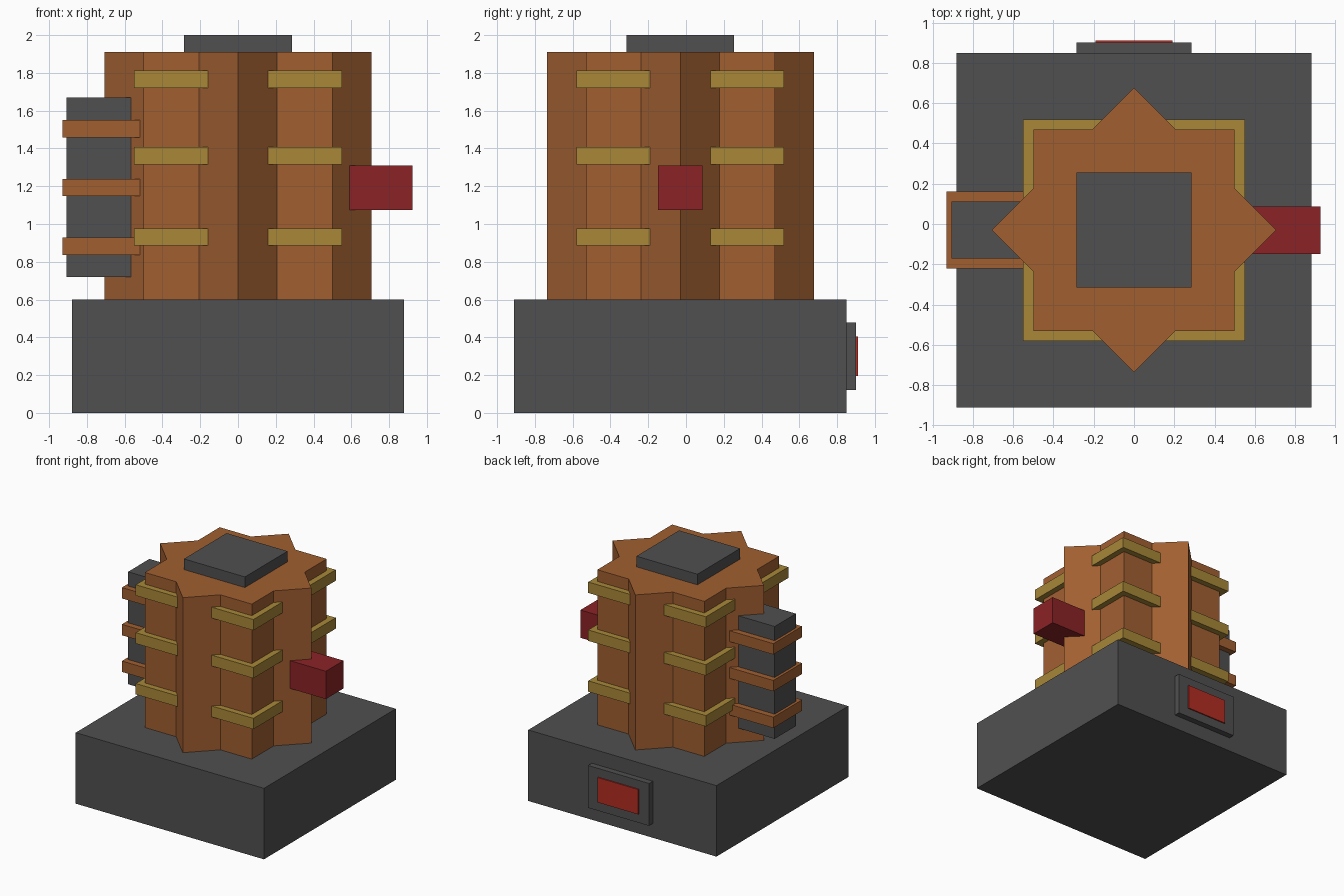
import bpy
import bmesh
from math import pi, cos, sin, sqrt

if "Cube" in bpy.data.objects:
    bpy.data.objects.remove(bpy.data.objects["Cube"], do_unlink=True)


def material(name, r, g, b):
    # 8-bit screen colour to linear
    lin = [((c / 255 + 0.055) / 1.055) ** 2.4 for c in (r, g, b)] + [1.0]
    mat = bpy.data.materials.new(name)
    mat.use_nodes = True
    mat.diffuse_color = lin
    mat.node_tree.nodes["Principled BSDF"].inputs["Base Color"].default_value = lin
    return mat


grey = material("dark grey", 80, 80, 80)
brown = material("brown", 161, 95, 49)
gold = material("gold", 168, 135, 56)
crimson = material("dark red", 139, 35, 38)
red = material("bright red", 180, 44, 35)


def finish(name, bm, mat):
    bmesh.ops.recalc_face_normals(bm, faces=bm.faces)
    mesh = bpy.data.meshes.new(name)
    bm.to_mesh(mesh)
    bm.free()
    mesh.materials.append(mat)
    obj = bpy.data.objects.new(name, mesh)
    bpy.context.collection.objects.link(obj)
    return obj


def box(name, mat, xs, ys, zs):
    bm = bmesh.new()
    bmesh.ops.create_cube(bm, size=1)
    for v in bm.verts:
        for i, (lo, hi) in enumerate((xs, ys, zs)):
            v.co[i] = lo if v.co[i] < 0 else hi
    return finish(name, bm, mat)


CY = -0.03  # centre of the star column

# Base block and top cap
box("base", grey, (-0.88, 0.88), (-0.91, 0.85), (0, 0.6))
box("top_cap", grey, (-0.285, 0.285), (CY - 0.285, CY + 0.285), (1.9, 2.0))

# Eight-pointed star column: two squares turned against each other
outer = sqrt(0.5)
inner = 0.5 / cos(pi / 8)
bm = bmesh.new()
ring = []
for i in range(16):
    r = inner if i % 2 else outer
    a = i * pi / 8
    ring.append(bm.verts.new((r * cos(a), CY + r * sin(a), 0.6)))
face = bm.faces.new(ring)
top = bmesh.ops.extrude_face_region(bm, geom=[face])["geom"]
bmesh.ops.translate(bm, vec=(0, 0, 1.31),
                    verts=[v for v in top if isinstance(v, bmesh.types.BMVert)])
finish("star_column", bm, brown)

# Gold brackets round the four square corners, in three rows
for row, z in enumerate((0.885, 1.315, 1.72)):
    for sx in (-1, 1):
        for sy in (-1, 1):
            side = ("left" if sx > 0 else "right") + ("_back" if sy > 0 else "_front")
            box(f"bracket_{side}_{row + 1}", gold,
                sorted((sx * 0.16, sx * 0.55)),
                sorted((CY + sy * 0.16, CY + sy * 0.55)), (z, z + 0.092))

# Side tank with its straps
box("side_tank", grey, (-0.907, -0.567), (CY - 0.142, CY + 0.142), (0.72, 1.67))
for row, z in enumerate((0.837, 1.147, 1.458)):
    box(f"tank_strap_{row + 1}", brown, (-0.93, -0.52),
        (CY - 0.192, CY + 0.192), (z, z + 0.092))

# Side block
box("side_block", crimson, (0.585, 0.925), (CY - 0.118, CY + 0.118), (1.075, 1.31))

# Back panel with button
box("back_panel", grey, (-0.285, 0.285), (0.84, 0.9), (0.12, 0.478))
box("back_button", red, (-0.19, 0.19), (0.89, 0.91), (0.195, 0.405))
